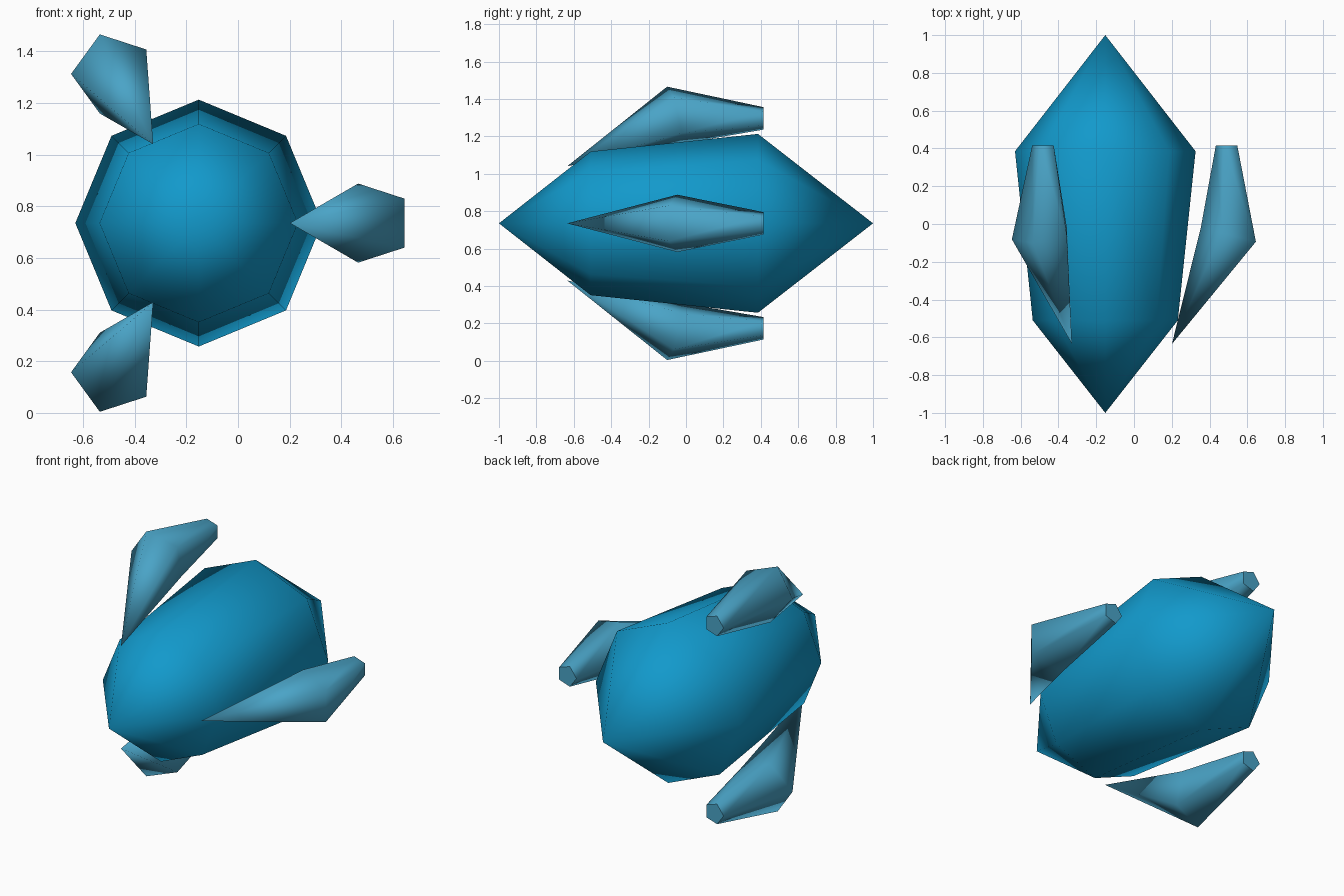
import bpy, bmesh
from math import cos, sin, pi, radians
from mathutils import Vector

if "Cube" in bpy.data.objects:
    bpy.data.objects.remove(bpy.data.objects["Cube"])

CX, CZ = -0.152, 0.735   # body axis, running along y


def material(name, rgb):
    m = bpy.data.materials.new(name)
    m.diffuse_color = (*rgb, 1)
    m.use_nodes = True
    m.node_tree.nodes["Principled BSDF"].inputs["Base Color"].default_value = m.diffuse_color
    return m


BLUE = material("deep blue", (0.006, 0.32, 0.60))
PALE = material("pale blue", (0.068, 0.37, 0.57))


def skin(name, rings, mat):
    """Join successive rings of points (a one-point ring is a tip) into a closed smooth skin."""
    bm = bmesh.new()
    rows = [[bm.verts.new(p) for p in ring] for ring in rings]
    for a, b in zip(rows, rows[1:]):
        n = max(len(a), len(b))
        for i in range(n):
            j = (i + 1) % n
            quad = [a[i % len(a)], a[j % len(a)], b[j % len(b)], b[i % len(b)]]
            bm.faces.new(list(dict.fromkeys(quad)))
    if len(rows[-1]) > 2:
        bm.faces.new(rows[-1])
    bmesh.ops.recalc_face_normals(bm, faces=bm.faces)
    for f in bm.faces:
        f.smooth = len(f.verts) < 5
    me = bpy.data.meshes.new(name)
    bm.to_mesh(me)
    bm.free()
    me.materials.append(mat)
    ob = bpy.data.objects.new(name, me)
    bpy.context.collection.objects.link(ob)


# Body: eight-sided, pointed at both ends
def octagon(y, r):
    return [(CX + r * cos(k * pi / 4), y, CZ + r * sin(k * pi / 4)) for k in range(8)]


skin("body", [[(CX, -1, CZ)], octagon(-0.51, 0.384), octagon(0.385, 0.478), [(CX, 1, CZ)]], BLUE)


# Fins: bent five-sided horns around the body; each ring leans along its path
def pentagon(out, dist, y, r, lean):
    centre = Vector((CX, y, CZ)) + out * dist
    pts = []
    for k in range(5):
        a = radians(36 + 72 * k)
        d = Vector((cos(a), 0, sin(a))) * r
        pts.append(centre + d - Vector((0, lean * d.dot(out), 0)))
    return pts


for name, deg in (("right_fin", 0), ("upper_left_fin", 120), ("lower_left_fin", 240)):
    out = Vector((cos(radians(deg)), 0, sin(radians(deg))))
    tip = Vector((CX, -0.635, CZ)) + out * 0.353
    skin(name, [[tip], pentagon(out, 0.667, -0.06, 0.161, 0.26),
                pentagon(out, 0.648, 0.415, 0.063, 0.0)], PALE)
